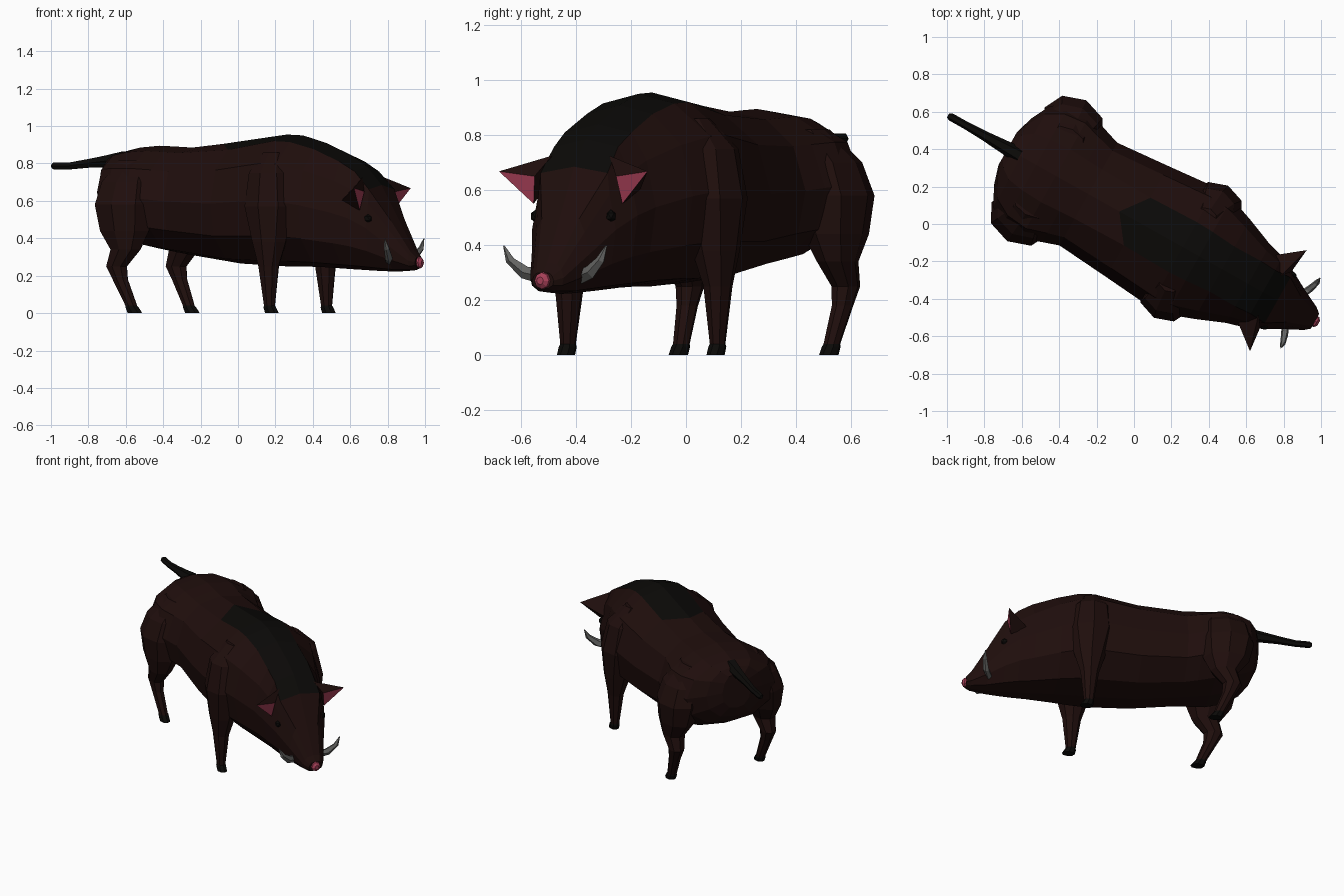
import bpy, bmesh, math
from mathutils import Vector

if "Cube" in bpy.data.objects:
    bpy.data.objects.remove(bpy.data.objects["Cube"])

ANG = math.radians(-29.3)
C, S = math.cos(ANG), math.sin(ANG)


def P(u, v, z):
    """Animal space (u forward, v left) to world."""
    return Vector((u * C - v * S, 0.023 + u * S + v * C, z))


def mat(name, rgb):
    m = bpy.data.materials.new(name)
    m.diffuse_color = (*rgb, 1)
    m.use_nodes = True
    m.node_tree.nodes["Principled BSDF"].inputs["Base Color"].default_value = m.diffuse_color
    return m


HIDE = mat("dark_brown_hide", (0.0135, 0.0042, 0.0036))
BLACK = mat("black_hair", (0.0032, 0.0028, 0.0023))
PINK = mat("pink_skin", (0.38, 0.05, 0.095))
IVORY = mat("tusk_grey", (0.13, 0.13, 0.125))


def finish(name, bm, mats):
    me = bpy.data.meshes.new(name)
    bm.to_mesh(me)
    bm.free()
    for m in mats:
        me.materials.append(m)
    ob = bpy.data.objects.new(name, me)
    bpy.context.collection.objects.link(ob)
    return ob


def build(name, rings, mats, pick=None):
    """Loft closed rings of animal-space points, capped at both ends."""
    bm = bmesh.new()
    vs = [[bm.verts.new(P(*p)) for p in r] for r in rings]
    n = len(rings[0])
    for i in range(len(vs) - 1):
        for j in range(n):
            k = (j + 1) % n
            f = bm.faces.new((vs[i][j], vs[i][k], vs[i + 1][k], vs[i + 1][j]))
            f.material_index = pick(i, j) if pick else 0
    bm.faces.new(vs[0])
    f = bm.faces.new(vs[-1])
    f.material_index = pick(len(vs) - 1, 0) if pick else 0
    bmesh.ops.recalc_face_normals(bm, faces=bm.faces)
    return finish(name, bm, mats)


# Body and head: u, top z, bottom z, half width, top width share
SECT = [
    (-0.775, 0.80, 0.56, 0.10, 0.55),
    (-0.745, 0.84, 0.49, 0.20, 0.50),
    (-0.69, 0.865, 0.43, 0.31, 0.45),
    (-0.60, 0.885, 0.38, 0.37, 0.42),
    (-0.48, 0.895, 0.345, 0.385, 0.42),
    (-0.37, 0.89, 0.325, 0.345, 0.45),
    (-0.28, 0.885, 0.31, 0.315, 0.48),
    (0.02, 0.905, 0.265, 0.34, 0.43),
    (0.30, 0.955, 0.25, 0.365, 0.42),
    (0.40, 0.95, 0.25, 0.355, 0.42),
    (0.54, 0.91, 0.245, 0.305, 0.45),
    (0.70, 0.84, 0.235, 0.24, 0.58),
    (0.79, 0.785, 0.23, 0.215, 0.62),
    (0.88, 0.685, 0.225, 0.175, 0.80),
    (0.98, 0.51, 0.222, 0.12, 0.65),
    (1.08, 0.335, 0.228, 0.07, 0.60),
    (1.11, 0.30, 0.24, 0.045, 0.60),
]


def body_ring(u, zt, zb, w, tw):
    shape = [(0, 0), (0.05, tw), (0.22, max(0.84, tw + 0.05)), (0.5, 1), (0.77, 0.9), (0.96, 0.5), (1, 0)]
    back = -0.11 if u == 0.02 else 0  # pointed rear edge of the mane
    half = [(u + (back if i == 0 else 0), x * w, zt - f * (zt - zb)) for i, (f, x) in enumerate(shape)]
    return half + [(a, -b, c) for a, b, c in half[-2:0:-1]]


build("body_with_mane", [body_ring(*s) for s in SECT], [HIDE, BLACK],
      lambda i, j: 1 if 7 <= i <= 12 and j in (0, 11) else 0)


def tube(name, path, mats, sides, pick=None):
    """Horizontal-ring limb: path of u, v, z, radius along u, radius along v."""
    rings = [[(u + ru * math.cos(2 * math.pi * k / sides), v + rv * math.sin(2 * math.pi * k / sides), z)
              for k in range(sides)] for u, v, z, ru, rv in path]
    return build(name, rings, mats, pick)


# Legs, from shoulder or hip down to the hoof
FRONT = [(0.33, 0.20, 0.86, 0.06, 0.05), (0.34, 0.265, 0.75, 0.12, 0.10), (0.35, 0.285, 0.57, 0.145, 0.12),
         (0.36, 0.30, 0.38, 0.10, 0.085), (0.362, 0.31, 0.25, 0.06, 0.052), (0.368, 0.312, 0.04, 0.032, 0.028),
         (0.37, 0.312, 0.03, 0.037, 0.032), (0.383, 0.312, 0.0, 0.042, 0.03)]
HIND = [(-0.52, 0.2, 0.82, 0.10, 0.06), (-0.53, 0.265, 0.70, 0.155, 0.12), (-0.535, 0.29, 0.58, 0.175, 0.142),
        (-0.525, 0.305, 0.44, 0.15, 0.11), (-0.51, 0.32, 0.34, 0.09, 0.072), (-0.562, 0.325, 0.25, 0.062, 0.05),
        (-0.54, 0.324, 0.18, 0.045, 0.038), (-0.478, 0.314, 0.04, 0.034, 0.03),
        (-0.473, 0.314, 0.03, 0.038, 0.034), (-0.455, 0.314, 0.0, 0.045, 0.032)]
for side, s in (("left", 1), ("right", -1)):
    for label, path in (("front_leg", FRONT), ("hind_leg", HIND)):
        n = len(path)
        tube(f"{side}_{label}", [(u, s * v, z, a, b) for u, v, z, a, b in path], [HIDE, BLACK], 8,
             lambda i, j, n=n: 1 if i >= n - 3 else 0)

    # Ear: tapered shell with a pink inner face framed in brown
    ear = [(0.745, 0.20, 0.60), (0.83, 0.12, 0.725), (0.85, 0.185, 0.55), (0.87, 0.17, 0.65), (0.885, 0.31, 0.668)]
    bm = bmesh.new()
    a, b, c, d, t = [bm.verts.new(P(u, s * v, z)) for u, v, z in ear]
    for f in ((a, b, t), (c, a, t), (b, d, t), (d, c, t), (a, c, d, b)):
        bm.faces.new(f)
    bmesh.ops.recalc_face_normals(bm, faces=bm.faces)
    bm.faces.ensure_lookup_table()
    bm.faces[3].material_index = 1
    finish(f"{side}_ear", bm, [HIDE, PINK])

    # Tusk: curved tapering horn
    pts = [(0.97, 0.08, 0.287, 0.03, 0.2), (1.0, 0.135, 0.30, 0.026, 0.6),
           (1.018, 0.188, 0.345, 0.018, 1.1), (1.02, 0.214, 0.398, 0.003, 1.2)]
    rings = []
    for u, v, z, r, q in pts:
        ring = []
        for k in range(5):
            g = 2 * math.pi * k / 5
            x, y = r * math.cos(g), r * math.sin(g)
            ring.append((u + x * 0.8, s * (v - y * math.sin(q)), z + y * math.cos(q)))
        rings.append(ring)
    build(f"{side}_tusk", rings, [IVORY])

    # Eye: small dark bead set in the cheek
    bm = bmesh.new()
    bmesh.ops.create_icosphere(bm, subdivisions=1, radius=0.024)
    for w in bm.verts:
        x, y, z = w.co
        w.co = P(0.885 + x, s * (0.157 + y * 0.8), 0.505 + z)
    if s < 0:
        bmesh.ops.reverse_faces(bm, faces=bm.faces)
    finish(f"{side}_eye", bm, [BLACK])


def fore_ring(u, z, r, n):
    """Ring facing along the body axis."""
    return [(u, r * math.cos(2 * math.pi * k / n), z + r * math.sin(2 * math.pi * k / n)) for k in range(n)]


# Snout disc
build("snout", [fore_ring(1.095, 0.272, 0.033, 8), fore_ring(1.12, 0.27, 0.03, 8),
                fore_ring(1.132, 0.27, 0.014, 8)], [PINK])

# Tail
build("tail", [fore_ring(u, z, r, 6) for u, z, r in
               ((-0.70, 0.825, 0.045), (-0.80, 0.812, 0.036), (-0.92, 0.80, 0.026),
                (-1.03, 0.787, 0.021), (-1.125, 0.787, 0.021), (-1.14, 0.787, 0.012))], [BLACK])
